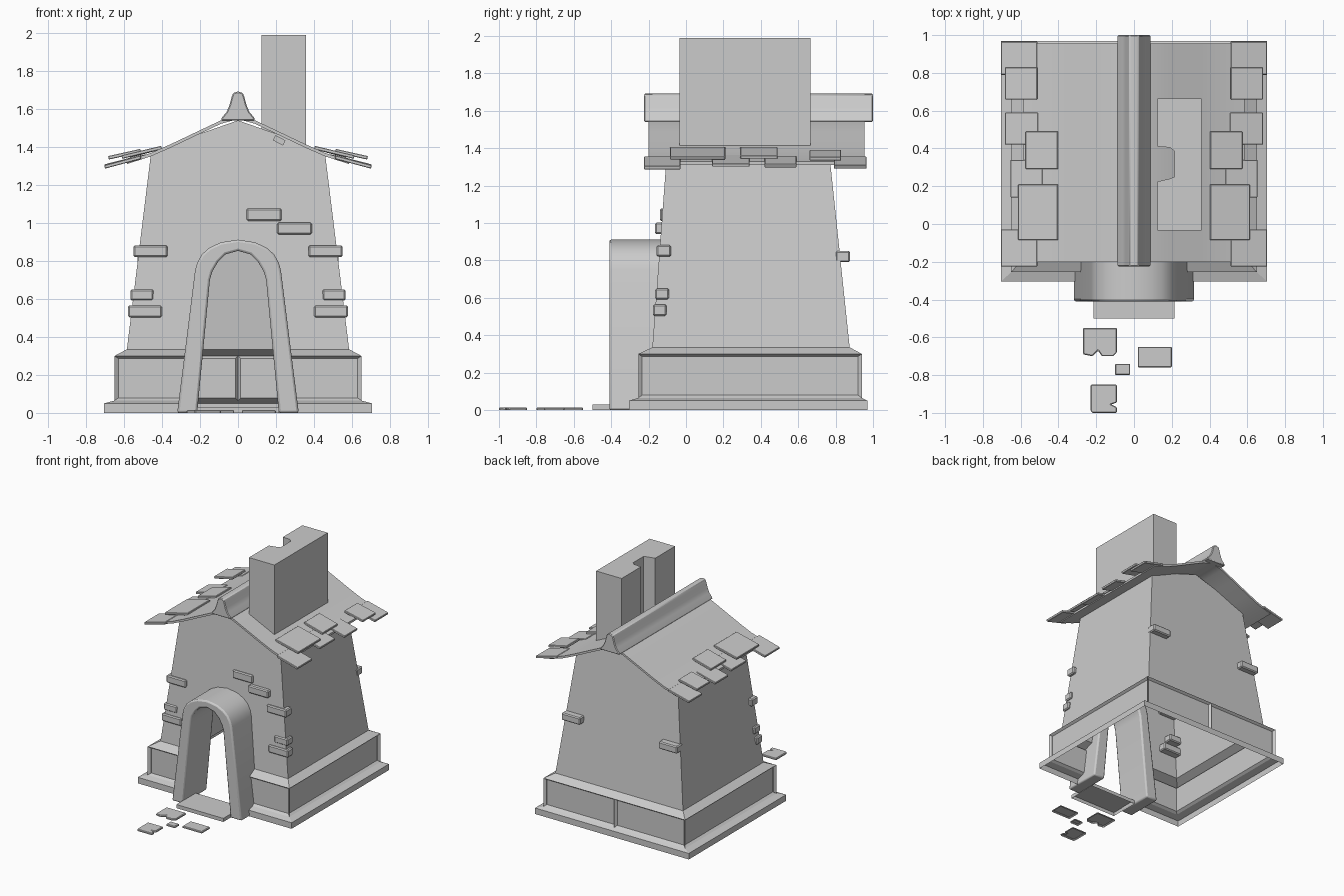
import bpy, bmesh, math
from mathutils import Matrix

if "Cube" in bpy.data.objects:
    bpy.data.objects.remove(bpy.data.objects["Cube"])


def finish(name, bm, bevel=0, mirror=False, smooth=False, segments=1):
    me = bpy.data.meshes.new(name)
    bm.to_mesh(me)
    bm.free()
    ob = bpy.data.objects.new(name, me)
    bpy.context.collection.objects.link(ob)
    if smooth:
        bpy.ops.object.select_all(action='DESELECT')
        ob.select_set(True)
        bpy.context.view_layer.objects.active = ob
        bpy.ops.object.shade_smooth_by_angle(angle=math.radians(35))
    if bevel:
        m = ob.modifiers.new("bevel", 'BEVEL')
        m.width, m.segments = bevel, segments
        m.limit_method, m.angle_limit = 'ANGLE', math.radians(45)
    if mirror:
        m = ob.modifiers.new("mirror", 'MIRROR')
        m.use_clip = True
    return ob


def prism(name, pts, lo, hi, plane='XZ', open_bottom=False, **kw):
    """Extrude a 2D outline along y (XZ) or along z (XY)."""
    bm = bmesh.new()
    put = (lambda p, h: (p[0], h, p[1])) if plane == 'XZ' else (lambda p, h: (p[0], p[1], h))
    a = [bm.verts.new(put(p, lo)) for p in pts]
    b = [bm.verts.new(put(p, hi)) for p in pts]
    bottom = bm.faces.new(a)
    bm.faces.new(b)
    for i in range(len(a)):
        j = (i + 1) % len(a)
        bm.faces.new((a[i], a[j], b[j], b[i]))
    bmesh.ops.recalc_face_normals(bm, faces=bm.faces)
    if open_bottom:
        bmesh.ops.delete(bm, geom=[bottom], context='FACES_ONLY')
    return finish(name, bm, **kw)


def rect(x0, x1, y0, y1):
    return [(x0, y0), (x1, y0), (x1, y1), (x0, y1)]


def both(half):
    """Complete a right-hand outline (ending on the axis) with its mirror."""
    return half + [(-x, z) for x, z in reversed(half) if x > 0]


# House shell: right half, open below and at the doorway, then mirrored
bm = bmesh.new()
V = lambda x, y, z: bm.verts.new((x, y, z))
rows = [  # door edge, half width, front y, back y, z
    (.285, .705, -.305, .97, 0), (.285, .705, -.305, .97, .05),
    (.28, .65, -.255, .94, .065), (.265, .65, -.255, .94, .30),
    (.235, .585, -.18, .875, .335)]
prev, panels = None, []
for i, (d, w, y0, y1, z) in enumerate(rows):
    row = [V(d, y0, z), V(w, y0, z), V(w, y1, z), V(0, y1, z)]
    if prev:
        for k in range(3):
            f = bm.faces.new((prev[k], prev[k + 1], row[k + 1], row[k]))
            if i == 3:
                panels.append(f)
    prev = row
fy = lambda z: -.18 + (z - .335) * .075
by = lambda z: .875 - (z - .335) * .105
gable = [(.46, 1.352), (.36, 1.395), (.2, 1.47), (0, 1.54)]
front = [V(x, fy(z), z) for x, z in gable]
back = [V(x, by(z), z) for x, z in gable]
door = [V(x, fy(z), z) for x, z in [(0, .88), (.11, .845), (.17, .78), (.185, .72)]]
bm.faces.new([prev[0], prev[1]] + front + door)
bm.faces.new((prev[1], prev[2], back[0], front[0]))
bm.faces.new([prev[2], prev[3]] + back[::-1])
# Sunken plinth panels
bmesh.ops.inset_individual(bm, faces=panels, thickness=.045, use_even_offset=True)
bmesh.ops.inset_individual(bm, faces=panels, thickness=.014, depth=-.02, use_even_offset=True)
finish("house_shell", bm, mirror=True)

# Door arch and step
outer = [(.32, 0), (.226, .75), (.215, .79), (.19, .835), (.15, .87), (.09, .898), (0, .912)]
inner = [(.215, 0), (.148, .70), (.135, .745), (.105, .795), (.065, .835), (0, .853)]
prism("door_arch", both(outer) + both(inner)[::-1], -.41, -.10,
      bevel=.012, smooth=True, segments=2)
prism("door_step", rect(-.215, .215, -.5, -.25), 0, .03, 'XY', True)

# Paving stones
stones = [
    [(-.27, -.55), (-.09, -.55), (-.09, -.68), (-.11, -.70), (-.17, -.70),
     (-.19, -.67), (-.22, -.70), (-.27, -.69)],
    rect(.02, .20, -.76, -.65),
    rect(-.10, -.02, -.80, -.74),
    [(-.23, -.85), (-.09, -.85), (-.09, -.945), (-.12, -.955), (-.09, -.97),
     (-.09, -1), (-.22, -1), (-.23, -.99)]]
for s in stones:
    prism("paving_stone", s, 0, .014, 'XY', True, bevel=.005)

# Curved roof sheet
top = [(.585, 1.328), (.46, 1.368), (.36, 1.412), (.2, 1.488), (.09, 1.54), (0, 1.565)]
under = [(x, z - .018) for x, z in top]
prism("roof", both(top) + both(under)[::-1], -.2, .955, smooth=True)

# Flared ridge cap
cap = [(.09, 1.54), (.085, 1.555), (.06, 1.585), (.045, 1.62), (.033, 1.665),
       (.025, 1.685), (0, 1.692)]
prism("ridge_cap", both(cap), -.225, 1.0, bevel=.006, smooth=True)

# Roof tiles: inner x, outer x, y range, underside z at inner and outer edge
tiles = [
    (.51, .70, .79, .965, 1.337, 1.29), (.51, .68, .66, .83, 1.372, 1.334),
    (.505, .68, .42, .59, 1.34, 1.296), (.40, .57, .29, .49, 1.388, 1.343),
    (.40, .61, -.085, .21, 1.388, 1.338), (.48, .65, .14, .34, 1.345, 1.30),
    (.51, .70, -.225, -.03, 1.337, 1.286)]
for x0, x1, y0, y1, z0, z1 in tiles:
    prism("roof_tile", [(x0, z0), (x1, z1), (x1 + .004, z1 + .018), (x0 + .004, z0 + .018)],
          y0, y1, bevel=.003, mirror=True)

# Chimney with a channel in its ridge side
prism("chimney", [(.125, -.035), (.358, -.035), (.358, .665), (.125, .665), (.125, .41),
                  (.19, .405), (.215, .385), (.215, .25), (.19, .24), (.125, .225)],
      1.40, 1.99, 'XY', True)

# Wall bricks: x, y and z ranges, mirrored at the corners
bricks = [
    (.37, .55, -.157, -.08, .82, .882, True), (.445, .567, -.165, -.09, .592, .65, True),
    (.40, .58, -.177, -.105, .503, .565, True), (.36, .53, .80, .877, .79, .85, True),
    (.045, .23, -.14, -.09, 1.01, 1.077, False), (.205, .39, -.165, -.10, .94, 1.002, False)]
for x0, x1, y0, y1, z0, z1, m in bricks:
    prism("wall_brick", rect(x0, x1, y0, y1), z0, z1, 'XY', bevel=.008, mirror=m)

# Small tilted block under the eave
bm = bmesh.new()
bmesh.ops.create_cube(bm, size=1, matrix=Matrix.Translation((.217, -.1, 1.435))
                      @ Matrix.Rotation(math.radians(28), 4, 'Y')
                      @ Matrix.Diagonal((.06, .04, .03, 1)))
finish("eave_block", bm)
